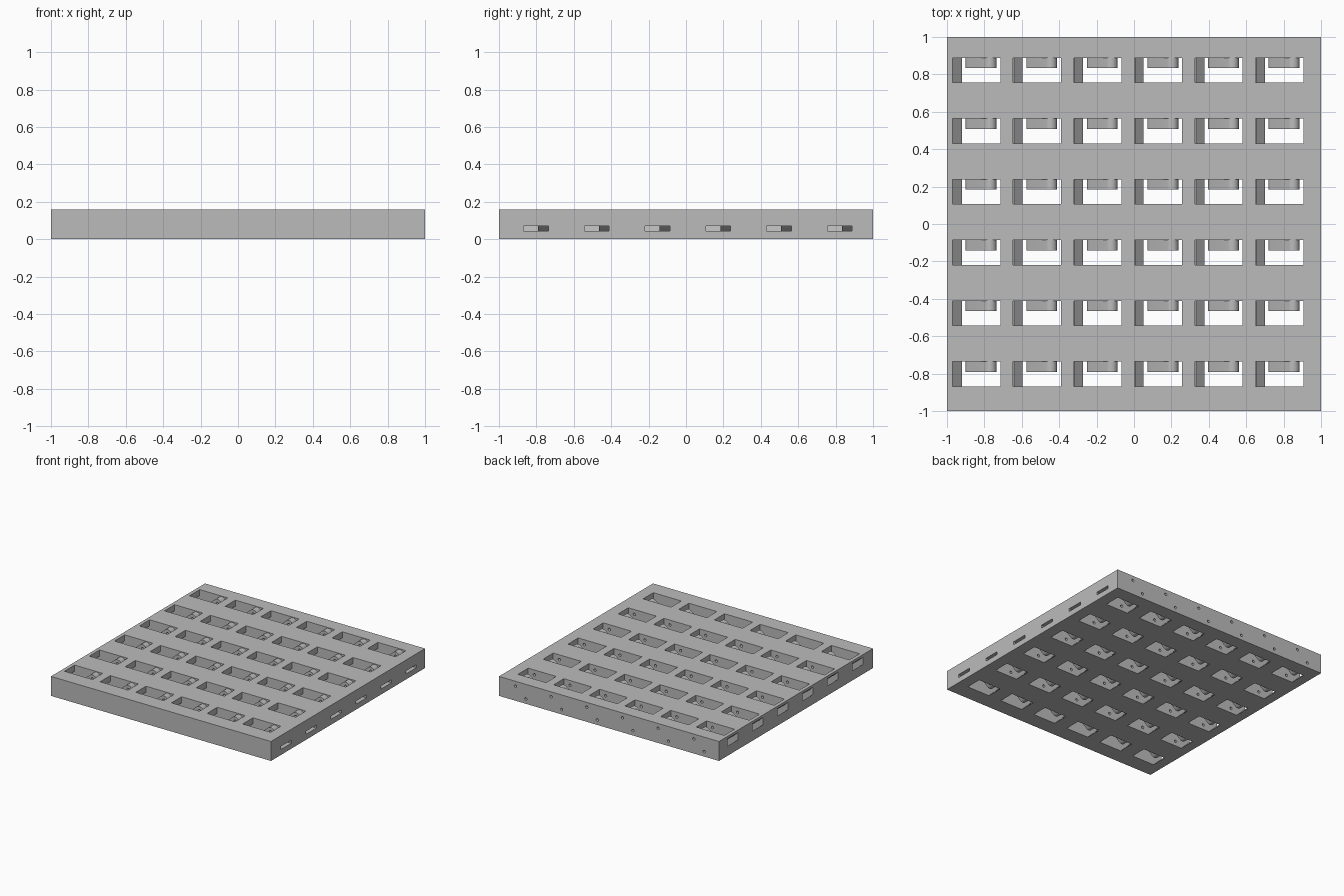
import bpy, bmesh, math
from mathutils import Vector

cube = bpy.data.objects.get("Cube")
if cube:
    bpy.data.objects.remove(cube, do_unlink=True)

COUNT, PITCH = 6, 0.324
HOLE_W, HOLE_D, HEIGHT = 0.255, 0.132, 0.16
SLOT_LOW, SLOT_HIGH = 0.045, 0.07
lefts = [-0.97 + PITCH * i for i in range(COUNT)]
backs = [0.888 - 0.3247 * i for i in range(COUNT)]

grey = bpy.data.materials.new("plain_grey")
grey.use_nodes = True
colour = (0.5, 0.5, 0.5, 1)
grey.diffuse_color = colour
grey.node_tree.nodes["Principled BSDF"].inputs["Base Color"].default_value = colour


def add_prism(bm, outline, y0, y1):
    """Extrude an x-z outline from y0 to y1."""
    face = bm.faces.new([bm.verts.new((x, y0, z)) for x, z in outline])
    result = bmesh.ops.extrude_face_region(bm, geom=[face])
    verts = [g for g in result["geom"] if isinstance(g, bmesh.types.BMVert)]
    bmesh.ops.translate(bm, verts=verts, vec=(0, y1 - y0, 0))


def make_object(name, bm):
    bmesh.ops.recalc_face_normals(bm, faces=bm.faces)
    mesh = bpy.data.meshes.new(name)
    bm.to_mesh(mesh)
    bm.free()
    mesh.materials.append(grey)
    obj = bpy.data.objects.new(name, mesh)
    bpy.context.collection.objects.link(obj)
    return obj


def arc(cx, cz, radius, start, end, steps):
    return [(cx + radius * math.cos(start + (end - start) * i / steps),
             cz + radius * math.sin(start + (end - start) * i / steps))
            for i in range(steps + 1)]


# Row profile: open cells, slanted channels at their left, slots between them
upper, lower = [], []
for i, x in enumerate(lefts):
    right = x + HOLE_W
    if i:
        upper.append((x + 0.05 - SLOT_HIGH, SLOT_HIGH))
        lower.append((x + 0.05 - SLOT_LOW, SLOT_LOW))
    upper += [(x - 0.04, 0.09), (x - 0.04, 0.15), (x, 0.11),
              (x, 0.2), (right, 0.2), (right, SLOT_HIGH)]
    lower += [(x + 0.07, -0.02), (right, -0.02), (right, SLOT_LOW)]
upper.append((1.05, SLOT_HIGH))
lower.append((1.05, SLOT_LOW))
row_outline = upper + lower[::-1]

bm = bmesh.new()
for back in backs:
    add_prism(bm, row_outline, back - HOLE_D, back)
row_cutter = make_object("row_cutter", bm)

# Slanted arms with rounded ends on the back wall of every cell
LOW_PIN, HIGH_PIN, ARM_R = Vector((0.105, 0.04)), Vector((0.2, 0.12)), 0.035
lean = math.atan2(HIGH_PIN.y - LOW_PIN.y, HIGH_PIN.x - LOW_PIN.x)
quarter = math.pi / 2
bm = bmesh.new()
for x in lefts:
    outline = arc(x + HIGH_PIN.x, HIGH_PIN.y, ARM_R, lean - quarter, lean + quarter, 14)
    outline += arc(x + LOW_PIN.x, LOW_PIN.y, ARM_R, lean + quarter, lean + 3 * quarter, 14)
    for back in backs:
        add_prism(bm, outline, back - 0.055, back + 0.01)
arms = make_object("cell_arms", bm)

# Pin bores running from the back face through all arms
bm = bmesh.new()
for x in lefts:
    for pin in (LOW_PIN, HIGH_PIN):
        bore = arc(x + pin.x, pin.y, 0.011, 0, 4 * quarter, 12)[:-1]
        add_prism(bm, bore, backs[-1] - 0.08, 1.05)
pin_cutter = make_object("pin_cutter", bm)

# Plate
bm = bmesh.new()
add_prism(bm, [(-1, 0), (1, 0), (1, HEIGHT), (-1, HEIGHT)], -1, 1)
plate = make_object("slotted_plate", bm)

for tool, operation in ((row_cutter, "DIFFERENCE"), (arms, "UNION"),
                        (pin_cutter, "DIFFERENCE")):
    tool.hide_render = True
    mod = plate.modifiers.new(tool.name, "BOOLEAN")
    mod.operation = operation
    mod.solver = "EXACT"
    mod.object = tool

# Bake the cuts and remove the helpers
bpy.context.view_layer.update()
graph = bpy.context.evaluated_depsgraph_get()
baked = bpy.data.meshes.new_from_object(plate.evaluated_get(graph))
plate.modifiers.clear()
plate.data = baked
for tool in (row_cutter, arms, pin_cutter):
    bpy.data.objects.remove(tool, do_unlink=True)

bpy.ops.object.select_all(action="DESELECT")
plate.select_set(True)
bpy.context.view_layer.objects.active = plate
bpy.ops.object.shade_smooth_by_angle(angle=math.radians(31))
